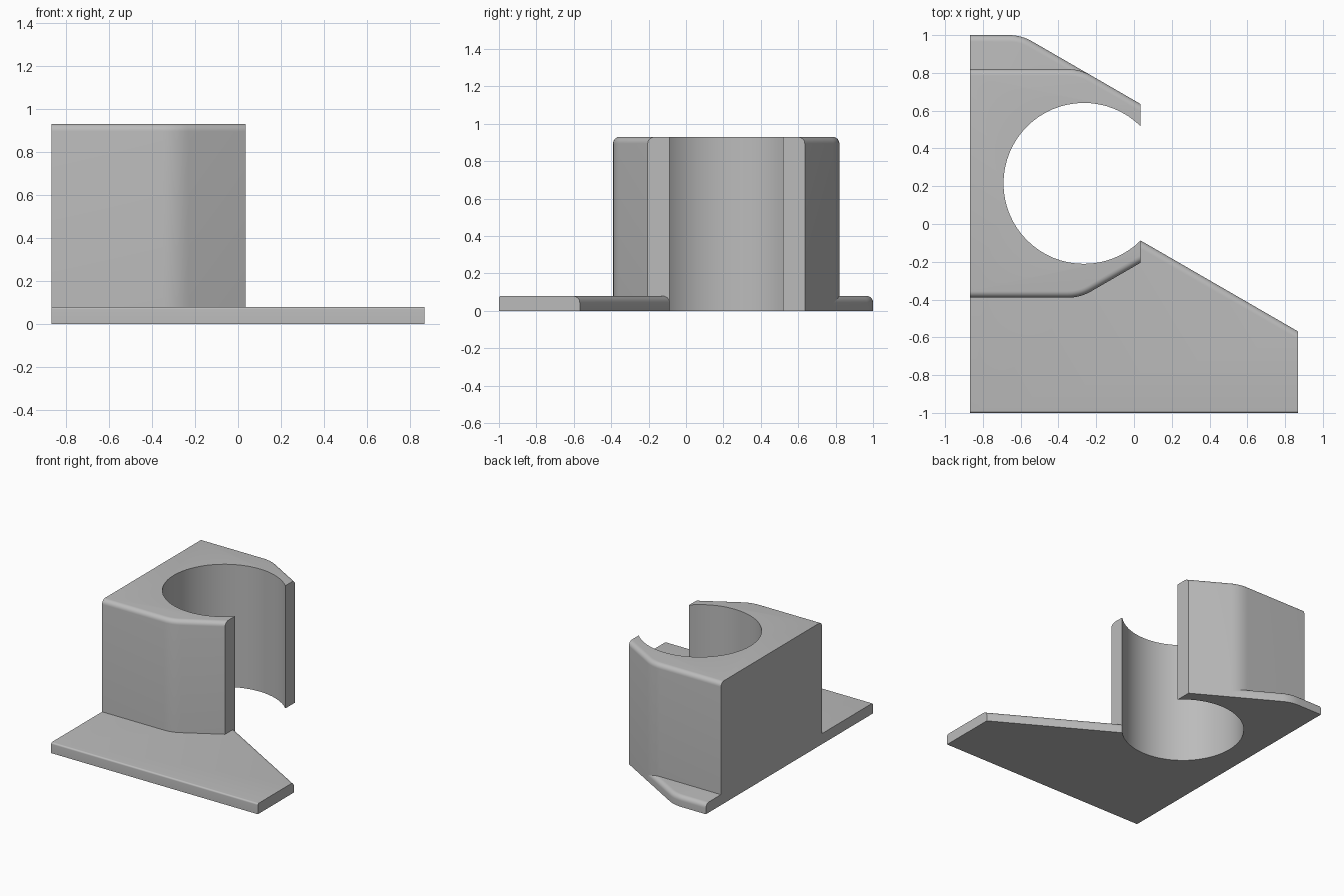
import bpy, bmesh, math
from mathutils import Vector

cube = bpy.data.objects.get("Cube")
if cube:
    bpy.data.objects.remove(cube, do_unlink=True)

CENTRE = Vector((-0.265, 0.215))   # bore axis
BORE = 0.426
MOUTH = 0.035                      # x of the cut-off clip tips
LEFT = -0.867

grey = bpy.data.materials.new("plain grey")
grey.use_nodes = True
grey.diffuse_color = (0.5, 0.5, 0.5, 1)
grey.node_tree.nodes["Principled BSDF"].inputs["Base Color"].default_value = (0.5, 0.5, 0.5, 1)


def bore_arc(steps=48):
    """Bore wall from the front tip clockwise round to the back tip."""
    half = math.acos((MOUTH - CENTRE.x) / BORE)
    sweep = 2 * math.pi - 2 * half
    return [CENTRE + BORE * Vector((math.cos(a), math.sin(a)))
            for a in (-half - sweep * i / steps for i in range(steps + 1))]


def rounded(before, corner, after, radius=0.24, steps=6):
    """Points that round one corner of an outline."""
    corner = Vector(corner)
    d1 = (Vector(before) - corner).normalized()
    d2 = (Vector(after) - corner).normalized()
    half = d1.angle(d2) / 2
    middle = corner + (d1 + d2).normalized() * radius / math.sin(half)
    start = corner + d1 * radius / math.tan(half) - middle
    end = corner + d2 * radius / math.tan(half) - middle
    return [middle + start.slerp(end, i / steps) * radius / start.slerp(end, i / steps).length
            for i in range(steps + 1)]


def block(name, outline, height, fillet_rules):
    """Extrude an outline and fillet the top edges chosen by each rule."""
    bm = bmesh.new()
    base = bm.faces.new([bm.verts.new((p[0], p[1], 0)) for p in outline])
    top = bmesh.ops.extrude_face_region(bm, geom=[base], use_keep_orig=True)["geom"]
    bmesh.ops.translate(bm, vec=(0, 0, height),
                        verts=[g for g in top if isinstance(g, bmesh.types.BMVert)])
    bmesh.ops.recalc_face_normals(bm, faces=bm.faces)
    for radius, rule in fillet_rules:
        edges = []
        for e in bm.edges:
            mid = (e.verts[0].co + e.verts[1].co) / 2
            along = (e.verts[1].co - e.verts[0].co).normalized()
            on_top = all(abs(v.co.z - height) < 1e-5 for v in e.verts)
            outside = (mid.xy - CENTRE).length > BORE + 0.005
            if on_top and outside and abs(along.x) > 0.3 and rule(mid):
                edges.append(e)
        bmesh.ops.bevel(bm, geom=edges, offset=radius, segments=6, profile=0.5,
                        affect='EDGES', clamp_overlap=False)
    mesh = bpy.data.meshes.new(name)
    bm.to_mesh(mesh)
    bm.free()
    mesh.materials.append(grey)
    obj = bpy.data.objects.new(name, mesh)
    bpy.context.collection.objects.link(obj)
    bpy.ops.object.select_all(action='DESELECT')
    obj.select_set(True)
    bpy.context.view_layer.objects.active = obj
    bpy.ops.object.shade_smooth_by_angle(angle=math.radians(25))
    return obj


back_tip = (MOUTH, 0.635)
front_tip = (MOUTH, -0.205)

# Flat mounting foot with the bore cut through it
foot = [(LEFT, -1), (-LEFT, -1), (-LEFT, -0.568)] + bore_arc() + [back_tip]
foot += rounded(back_tip, (-0.597, 1), (LEFT, 1)) + [(LEFT, 1)]
block("mounting_foot", foot, 0.08,
      [(0.012, lambda m: m.y < -0.9), (0.035, lambda m: m.y > -0.9)])

# Tall open clip standing on the foot
clip = [(LEFT, -0.39)] + rounded((LEFT, -0.39), (-0.285, -0.39), front_tip)
clip += [front_tip] + bore_arc() + [back_tip]
clip += rounded(back_tip, (-0.285, 0.82), (LEFT, 0.82)) + [(LEFT, 0.82)]
block("round_clip", clip, 0.93, [(0.035, lambda m: True)])
